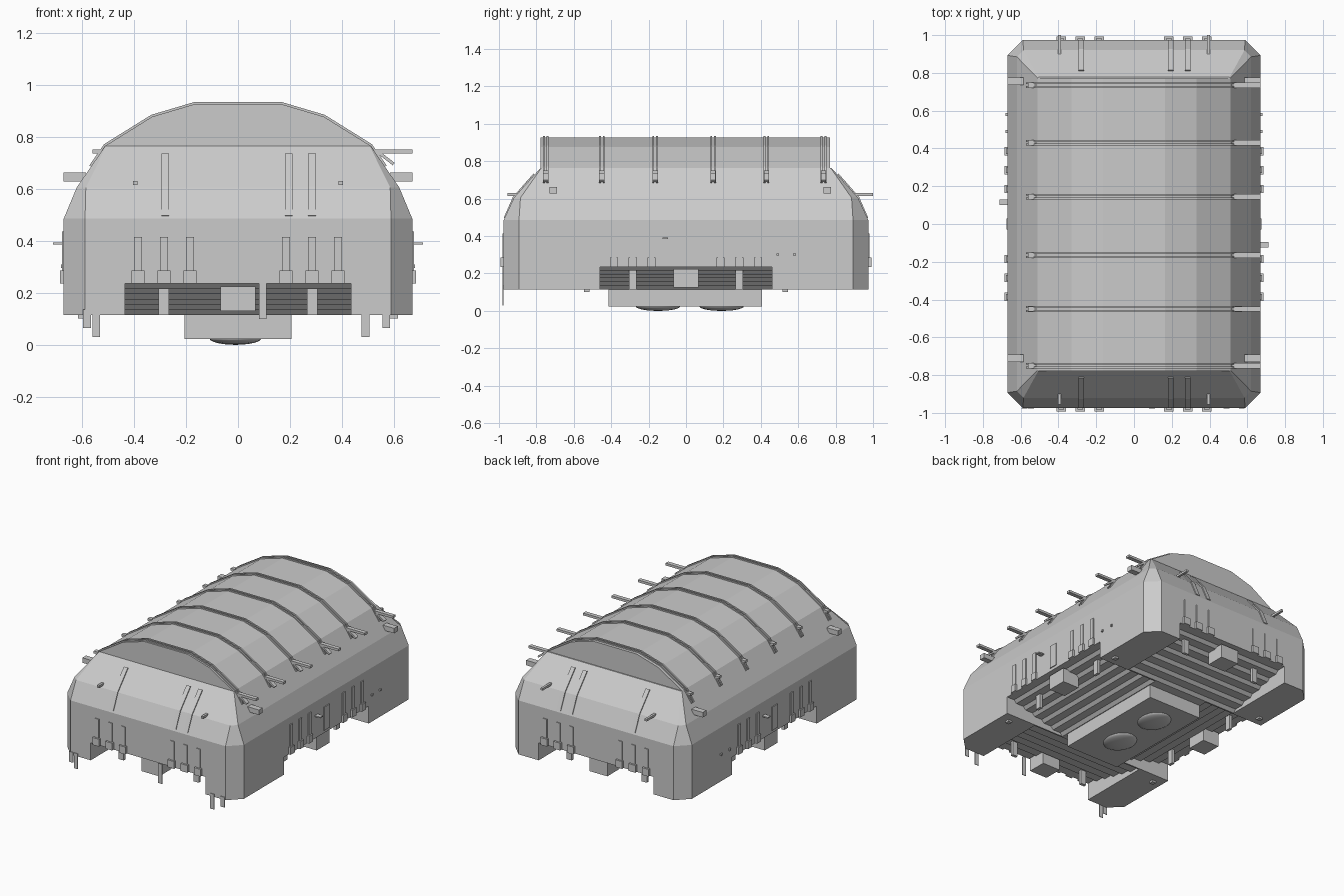
import bpy, bmesh
from mathutils import Matrix, Vector

cube = bpy.data.objects.get("Cube")
if cube:
    bpy.data.objects.remove(cube, do_unlink=True)

grey = bpy.data.materials.new("concrete_grey")
grey.use_nodes = True
colour = (0.6, 0.6, 0.6, 1)
grey.diffuse_color = colour
grey.node_tree.nodes["Principled BSDF"].inputs["Base Color"].default_value = colour


def finish(name, bm):
    bmesh.ops.recalc_face_normals(bm, faces=bm.faces)
    mesh = bpy.data.meshes.new(name)
    bm.to_mesh(mesh)
    bm.free()
    mesh.materials.append(grey)
    obj = bpy.data.objects.new(name, mesh)
    bpy.context.collection.objects.link(obj)
    return obj


def box(bm, x0, x1, y0, y1, z0, z1):
    m = Matrix.Translation(((x0 + x1) / 2, (y0 + y1) / 2, (z0 + z1) / 2))
    m = m @ Matrix.Diagonal((x1 - x0, y1 - y0, z1 - z0, 1))
    bmesh.ops.create_cube(bm, size=1, matrix=m)


def prism(bm, profile, place, a, b):
    """Extrude a closed 2D profile from a to b; place maps (u, v, w) to xyz."""
    rings = [[bm.verts.new(place(u, v, w)) for u, v in profile] for w in (a, b)]
    n = len(profile)
    for i in range(n):
        j = (i + 1) % n
        bm.faces.new((rings[0][i], rings[0][j], rings[1][j], rings[1][i]))
    bm.faces.new(rings[0])
    bm.faces.new(rings[1])


def along_y(u, v, w):
    return (u, w, v)


def band(bm, path, thick, place, a, b):
    """A thin strip laid on top of a polyline."""
    outer = []
    for i, p in enumerate(path):
        t = Vector(path[min(i + 1, len(path) - 1)]) - Vector(path[max(i - 1, 0)])
        t.normalize()
        n = Vector((-t.y, t.x))
        if n.y < 0:
            n = -n
        outer.append((p[0] + n.x * thick, p[1] + n.y * thick))
    prism(bm, list(path) + outer[::-1], place, a, b)


# Hall body: chamfered rings narrowing towards the roof
bm = bmesh.new()
rings = []
for hx, hy, c, z in ((.67, .975, .082, .12), (.67, .975, .082, .49),
                     (.62, .92, .035, .61), (.51, .777, .004, .77)):
    pts = [(hx, hy - c), (hx - c, hy), (c - hx, hy), (-hx, hy - c),
           (-hx, c - hy), (c - hx, -hy), (hx - c, -hy), (hx, c - hy)]
    rings.append([bm.verts.new((x, y, z)) for x, y in pts])
for low, high in zip(rings, rings[1:]):
    for i in range(8):
        j = (i + 1) % 8
        bm.faces.new((low[i], low[j], high[j], high[i]))
bm.faces.new(rings[0])
bm.faces.new(rings[-1])
body = finish("hall_body", bm)


# Stepped recesses under each side
def recess(name, inner, outer, half, place):
    steps = 6
    profile = [(inner, .05), (inner, .12)]
    run, rise = (outer - inner) / steps, .12 / steps
    for i in range(steps):
        u, z = inner + i * run, .12 + i * rise
        profile += [(u + rise, z + rise), (u + run, z + rise)]
    profile += [(outer + .1, .24), (outer + .1, .05)]
    bm = bmesh.new()
    prism(bm, profile, place, -half, half)
    cutter = finish(name, bm)
    cutter.hide_render = True
    cutter.hide_viewport = True
    mod = body.modifiers.new(name, "BOOLEAN")
    mod.operation = "DIFFERENCE"
    mod.solver = "EXACT"
    mod.object = cutter


for s, end, side in ((1, "back", "left"), (-1, "front", "right")):
    recess(end + "_recess_cutter", .47, .975, .435,
           lambda u, v, w, s=s: (w, s * u, v))
    recess(side + "_recess_cutter", .21, .67, .46,
           lambda u, v, w, s=s: (s * u, w, v))
bpy.context.view_layer.update()
cut_mesh = bpy.data.meshes.new_from_object(
    body.evaluated_get(bpy.context.evaluated_depsgraph_get()))
body.modifiers.clear()
body.data = cut_mesh
for o in list(bpy.data.objects):
    if o.name.endswith("_recess_cutter"):
        bpy.data.objects.remove(o, do_unlink=True)

# Faceted barrel roof
half = [(.51, .77), (.33, .882), (.165, .931)]
arch = [(-x, z) for x, z in half] + half[::-1]
bm = bmesh.new()
prism(bm, arch, along_y, -.777, .77)
finish("barrel_roof", bm)

# Twin-rail roof ribs, with end brackets and projecting beams
rib_path = [(-.565, .69)] + arch + [(.565, .69)]
rails, brackets, beams = bmesh.new(), bmesh.new(), bmesh.new()
for y in (-.75, -.45, -.165, .145, .43, .735):
    for dy in (-.01, .01):
        band(rails, rib_path, .008, along_y, y + dy - .005, y + dy + .005)
    box(brackets, -.56, -.515, y - .014, y + .014, .74, .756)
    box(beams, .51, .67, y - .014, y + .014, .74, .756)
    band(beams, [(.53, .745), (.595, .695)], .012, along_y, y - .014, y + .014)
finish("roof_ribs", rails)
finish("rib_brackets", brackets)
finish("rib_beams", beams)

# Blocks on the shoulders by the corners
bm = bmesh.new()
for y in (-.71, .755):
    box(bm, .585, .67, y - .02, y + .02, .633, .667)
    box(bm, -.67, -.585, y - .02, y + .02, .633, .667)
finish("shoulder_blocks", bm)

# Strips and small rods on the end slopes
strips, rods = bmesh.new(), bmesh.new()
for s in (-1, 1):
    for x in (-.28, .195, .285):
        band(strips, [(.81, .735), (.92, .61), (.968, .5)], .007,
             lambda u, v, w, s=s: (w, s * u, v), x - .015, x + .015)
    for x in (-.395, .395):
        tip = 1.0 if s > 0 else .955
        y0, y1 = sorted((s * .9, s * tip))
        box(rods, x - .008, x + .008, y0, y1, .62, .635)
finish("end_slope_strips", strips)
finish("end_slope_rods", rods)

# Buttress blocks with slim wall pilasters above the recesses
blocks, pilasters = bmesh.new(), bmesh.new()
for s in (-1, 1):
    for c in (-.385, -.285, -.185, .185, .285, .385):
        y0, y1 = sorted((s * .96, s * .992))
        box(blocks, c - .025, c + .025, y0, y1, .24, .29)
        y0, y1 = sorted((s * .97, s * .981))
        box(pilasters, c - .015, c + .015, y0, y1, .29, .42)
        x0, x1 = sorted((s * .655, s * .685))
        box(blocks, x0, x1, c - .022, c + .022, .24, .29)
        x0, x1 = sorted((s * .665, s * .677))
        box(pilasters, x0, x1, c - .014, c + .014, .29, .44)
    x0, x1 = sorted((s * .66, s * .68))
    for y in (.49, .58):
        box(blocks, x0, x1, -s * y - .007 if s < 0 else y - .007,
            -s * y + .007 if s < 0 else y + .007, .3, .313)
    x0, x1 = sorted((s * .665, s * .676))
    box(pilasters, x0, x1, -.03, .03, .26, .42)
finish("buttress_blocks", blocks)
finish("wall_pilasters", pilasters)

# Thin side rods
bm = bmesh.new()
box(bm, .66, .712, -.125, -.095, .39, .398)
box(bm, -.712, -.66, .1, .13, .39, .398)
finish("side_rods", bm)

# Entrance blocks and short columns inside the recesses
entrances, columns = bmesh.new(), bmesh.new()
for s in (-1, 1):
    y0, y1 = sorted((s * .82, s * .95))
    box(entrances, -.068, .068, y0, y1, .135, .23)
    x0, x1 = sorted((s * .52, s * .645))
    box(entrances, x0, x1, -.068, .068, .13, .23)
    for c in (-.285, .285):
        y0, y1 = sorted((s * .84, s * .86))
        box(columns, c - .02, c + .02, y0, y1, .12, .225)
        x0, x1 = sorted((s * .54, s * .56))
        box(columns, x0, x1, c - .02, c + .02, .12, .225)
finish("entrance_blocks", entrances)
finish("recess_columns", columns)

# Thin hanging posts along the front, and nubs under the feet
bm = bmesh.new()
for x, z0, z1 in ((-.58, .07, .14), (-.545, .035, .14), (.095, .105, .24),
                  (.49, .035, .14), (.57, .07, .14)):
    box(bm, x - .015, x + .015, -.98, -.976, z0, z1)
for x in (-.6, .6):
    for y in (-.53, .53):
        box(bm, x - .015, x + .015, y - .015, y + .015, .107, .13)
finish("hanging_posts", bm)

# Underside basin with two shallow smooth domes
bm = bmesh.new()
box(bm, -.205, .205, -.415, .405, .028, .14)
finish("underside_basin", bm)
for name, y in (("front_dome", -.15), ("back_dome", .19)):
    bm = bmesh.new()
    bmesh.ops.create_uvsphere(bm, u_segments=24, v_segments=12, radius=1)
    bmesh.ops.transform(bm, verts=bm.verts, matrix=Matrix.Translation((-.01, y, .03))
                        @ Matrix.Diagonal((.1, .12, .025, 1)))
    for f in bm.faces:
        f.smooth = True
    finish(name, bm)

# Rest the model on the ground
for o in bpy.context.collection.objects:
    if o.type == "MESH" and grey.name in o.data.materials:
        o.location.z -= .005
